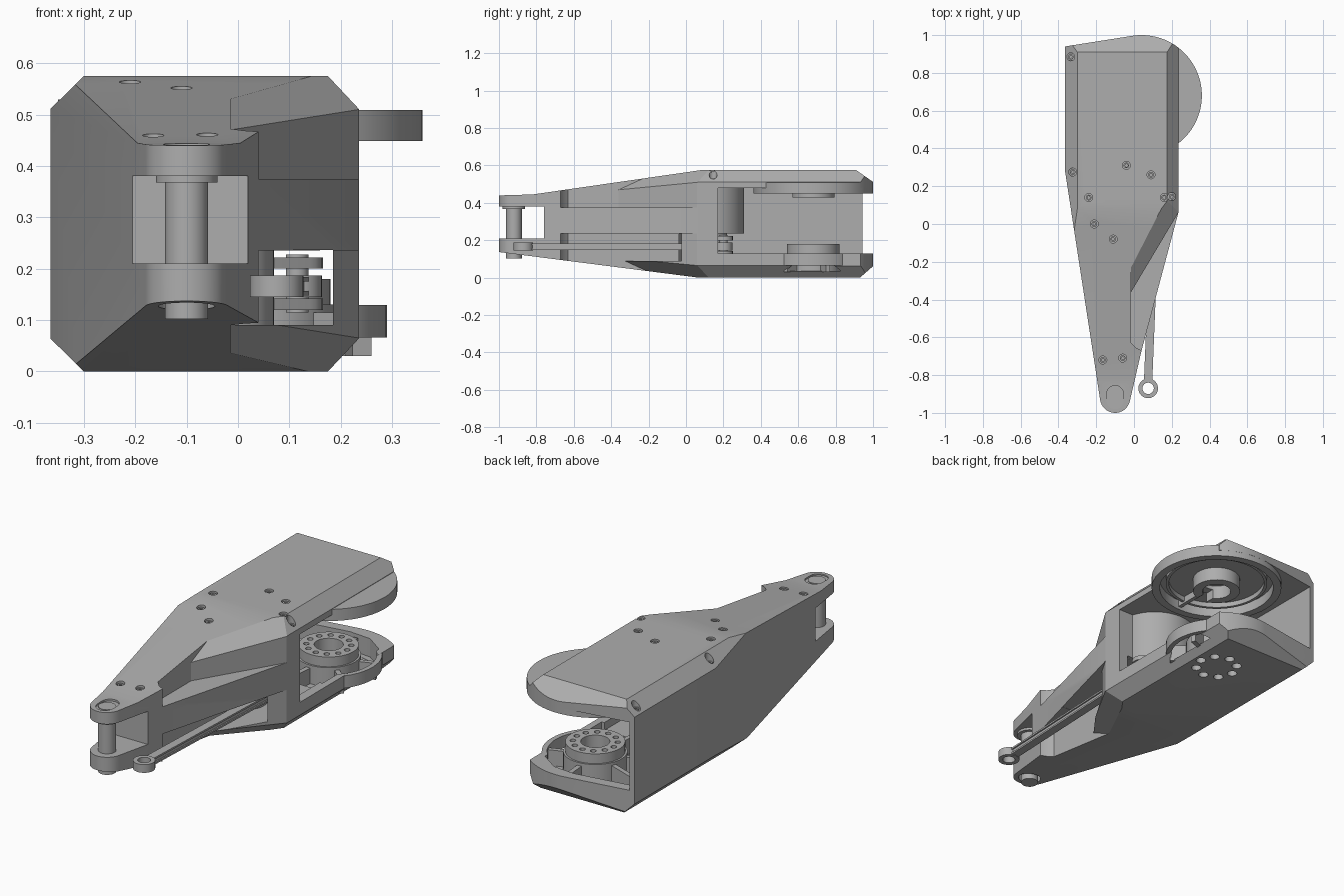
import bpy, bmesh
from math import cos, sin, radians, tau
from mathutils import Matrix

if "Cube" in bpy.data.objects:
    bpy.data.objects.remove(bpy.data.objects["Cube"])

grey = bpy.data.materials.new("plain_grey")
grey.use_nodes = True
COLOUR = (0.42, 0.42, 0.42, 1)
grey.diffuse_color = COLOUR
grey.node_tree.nodes["Principled BSDF"].inputs["Base Color"].default_value = COLOUR

H = 0.575                      # overall height
JX, JY = 0.04, 0.68            # rear joint axis
MX, MY = -0.04, 0.11           # motor axis
TX, TY = -0.1, -0.92           # tip pivot axis


def finish(name, bm):
    bmesh.ops.recalc_face_normals(bm, faces=bm.faces)
    mesh = bpy.data.meshes.new(name)
    bm.to_mesh(mesh)
    bm.free()
    mesh.materials.append(grey)
    ob = bpy.data.objects.new(name, mesh)
    bpy.context.collection.objects.link(ob)
    return ob


def prism(name, pts, lo, hi, axis="z"):
    place = {"x": lambda a, b, t: (t, a, b),
             "y": lambda a, b, t: (a, t, b),
             "z": lambda a, b, t: (a, b, t)}[axis]
    bm = bmesh.new()
    rings = [[bm.verts.new(place(a, b, t)) for a, b in pts] for t in (lo, hi)]
    for ring in rings:
        bm.faces.new(ring)
    n = len(pts)
    for i in range(n):
        j = (i + 1) % n
        bm.faces.new((rings[0][i], rings[0][j], rings[1][j], rings[1][i]))
    return finish(name, bm)


def box(name, x0, x1, y0, y1, z0, z1):
    return prism(name, [(x0, y0), (x1, y0), (x1, y1), (x0, y1)], z0, z1)


def arc(x, y, r, start, end, n):
    return [(x + r * cos(radians(start + (end - start) * i / n)),
             y + r * sin(radians(start + (end - start) * i / n))) for i in range(n + 1)]


def disc(name, x, y, r, z0, z1, sides=48):
    return prism(name, arc(x, y, r, 0, 360, sides)[:-1], z0, z1)


def hull(name, pts):
    bm = bmesh.new()
    bmesh.ops.convex_hull(bm, input=[bm.verts.new(p) for p in pts])
    return finish(name, bm)


def combine(target, other, op="DIFFERENCE"):
    mod = target.modifiers.new("cut", "BOOLEAN")
    mod.operation, mod.solver, mod.object = op, "EXACT", other
    bpy.context.view_layer.objects.active = target
    bpy.ops.object.modifier_apply(modifier=mod.name)
    bpy.data.objects.remove(other)


def ring(name, x, y, r, hole, z0, z1):
    ob = disc(name, x, y, r, z0, z1)
    combine(ob, disc("bore", x, y, hole, z0 - 0.1, z1 + 0.1))
    return ob


# Housing: plan outline, trimmed by the side profile and the chamfered section
outline = ([(-0.365, 0.94), (-0.365, 0.28)] + arc(TX, TY, 0.08, 188, 348, 16)
           + [(0.04, -0.67), (0.235, 0.06)] + arc(JX, JY, 0.32, 52.5, 98, 12))
housing = prism("housing", outline, -0.1, 0.7)
side = [(-1.1, 0.15), (0.07, 0), (0.93, 0), (1.01, 0.07), (1.01, H - 0.07),
        (0.91, H), (0.08, H), (-0.82, 0.445), (-1.1, 0.437)]
combine(housing, prism("side", side, -1, 1, "x"), "INTERSECT")
section = [(-0.366, 0.065), (-0.3, 0), (0.175, 0), (0.236, 0.065),
           (0.236, H - 0.065), (0.175, H), (-0.3, H), (-0.366, H - 0.065)]
combine(housing, prism("section", section, -2, 2, "y"), "INTERSECT")

# Diagonal relief on the right flank, above and below the web, with bevelled edges
flank = [(-0.015, -0.36), (0.235, 0.06), (0.5, 0.06), (0.5, -0.67),
         (0.04, -0.67), (0.01, -0.655), (-0.015, -0.63)]
combine(housing, prism("upper_relief", flank, 0.375, 0.8))
combine(housing, prism("lower_relief", flank, -0.2, 0.235))
for flip in (False, True):
    pts = []
    for x, y, z in ((-0.015, -0.36, 0.47), (0.3, 0.169, 0.52)):
        pts += [(x, y - 0.05, z - 0.023), (x, y + 0.26, z + 0.12), (x, y - 0.05, z + 0.12)]
    combine(housing, hull("bevel", [(x, y, H - z if flip else z) for x, y, z in pts]))

# Tip gap, link slot and rear opening
combine(housing, box("tip_gap", -1, 1, -1.2, -0.76, 0.21, 0.38))
combine(housing, box("link_slot", -0.016, 0.185, -0.42, 0.4, 0.09, 0.236))
combine(housing, disc("horn_pocket", MX, MY, 0.15, 0.09, 0.234))
combine(housing, box("rear_opening", -0.34, 0.6, 0.17, 1.3, 0.13, 0.48))

# Round joint plates
combine(housing, disc("lower_round", JX, JY, 0.25, 0.066, 0.1295), "UNION")
combine(housing, disc("upper_round", JX, JY, 0.3195, 0.449, 0.509, 72), "UNION")
combine(housing, disc("upper_recess", JX, JY, 0.28, 0.4, 0.5))

# Lower tray recess with drain holes in its floor
combine(housing, disc("tray_round", JX, JY, 0.225, 0.035, 0.3))
tray = [(-0.335, 0.4), (0.2, 0.4), (0.2, 0.86), (0.1, 0.93), (-0.02, 0.94), (-0.335, 0.89)]
combine(housing, prism("tray_recess", tray, 0.036, 0.31))
for i in range(8):
    a = tau * i / 8
    combine(housing, disc("floor_hole", JX + 0.1 * cos(a), JY + 0.1 * sin(a),
                          0.024, -0.1, 0.15, 16))

# Tip details: shallow key on top, counterbore underneath
key = arc(TX, TY + 0.02, 0.045, 0, 180, 10) + arc(TX, TY - 0.015, 0.045, 180, 360, 10)
combine(housing, prism("key", key, 0.434, 0.6))
combine(housing, disc("counterbore", TX, TY, 0.055, 0, 0.17))

# Screw recesses and heads
screws = [(-0.04, 0.31), (0.09, 0.26), (0.16, 0.14), (-0.24, 0.14), (-0.21, 0),
          (-0.11, -0.08), (-0.165, -0.72), (-0.06, -0.71)]
corners = [(0.2, 0.145), (-0.325, 0.275), (-0.335, 0.885)]
for x, y in screws + corners:
    top = 0.535 if (x, y) in corners else H - max(0, 0.08 - y) * 0.1444
    combine(housing, disc("screw_hole", x, y, 0.021, top - 0.015, 0.8, 20))
    head = disc("screw_head", x, y, 0.015, top - 0.02, top - 0.006, 20)
    combine(head, disc("socket", x, y, 0.008, top - 0.014, top + 0.1, 6))

# Lower bearing: pedestal, drilled ring and tray ribs
ring("bearing_pedestal", JX, JY, 0.15, 0.125, 0.03, 0.13)
bearing = ring("bearing_ring", JX, JY, 0.14, 0.068, 0.1, 0.18)
for i in range(12):
    a = tau * i / 12
    combine(bearing, disc("bolt_hole", JX + 0.105 * cos(a), JY + 0.105 * sin(a),
                          0.014, 0.15, 0.3, 16))
for angle, length in ((20, 0.23), (95, 0.25), (160, 0.38), (205, 0.38), (265, 0.29), (320, 0.23)):
    rib = box("tray_rib", 0.14, length, -0.012, 0.012, 0.03, 0.115)
    rib.data.transform(Matrix.Translation((JX, JY, 0)) @ Matrix.Rotation(radians(angle), 4, "Z"))

# Upper hub: split collar, rim and strut
collar = ring("upper_collar", JX, JY, 0.115, 0.07, 0.43, 0.505)
combine(collar, box("collar_split", JX - 0.03, JX + 0.03, JY - 0.2, JY, 0.4, 0.48))
ring("upper_rim", JX, JY, 0.25, 0.235, 0.475, 0.505)
box("upper_strut", JX - 0.01, JX + 0.01, JY - 0.3, JY - 0.11, 0.465, 0.505)

# Motor, its output horn and crank fork
disc("motor", MX, MY, 0.2, 0.2355, 0.485, 64)
disc("output_horn", MX, MY, 0.11, 0.085, 0.236)
for z in (0.12, 0.2):
    crank = arc(0.115, 0.2, 0.05, -60, 120, 12) + arc(MX, MY, 0.07, 120, 300, 12)
    prism("crank_plate", crank, z, z + 0.022)
disc("crank_pin", 0.115, 0.2, 0.022, 0.115, 0.228, 24)

# Link rod with an eye at each end
EX, EY = 0.075, -0.87
ring("front_eye", EX, EY, 0.052, 0.03, 0.145, 0.187)
ring("rear_eye", 0.115, 0.2, 0.048, 0.02, 0.145, 0.187)
for w, z0, z1 in ((0.022, 0.148, 0.157), (0.015, 0.156, 0.176), (0.022, 0.175, 0.184)):
    prism("link_rod", [(EX - w, EY + 0.045), (EX + w, EY + 0.045),
                       (0.115 + w, 0.16), (0.115 - w, 0.16)], z0, z1)

# Tip pivot post, its collar and the rounded nose of the web
disc("pivot_post", TX, TY, 0.042, 0.102, 0.437, 32)
ring("pivot_collar", TX, TY, 0.06, 0.04, 0.368, 0.385)

for ob in bpy.context.collection.objects:
    if ob.type == "MESH":
        bpy.ops.object.select_all(action="DESELECT")
        ob.select_set(True)
        bpy.context.view_layer.objects.active = ob
        bpy.ops.object.shade_smooth_by_angle(angle=radians(25))
